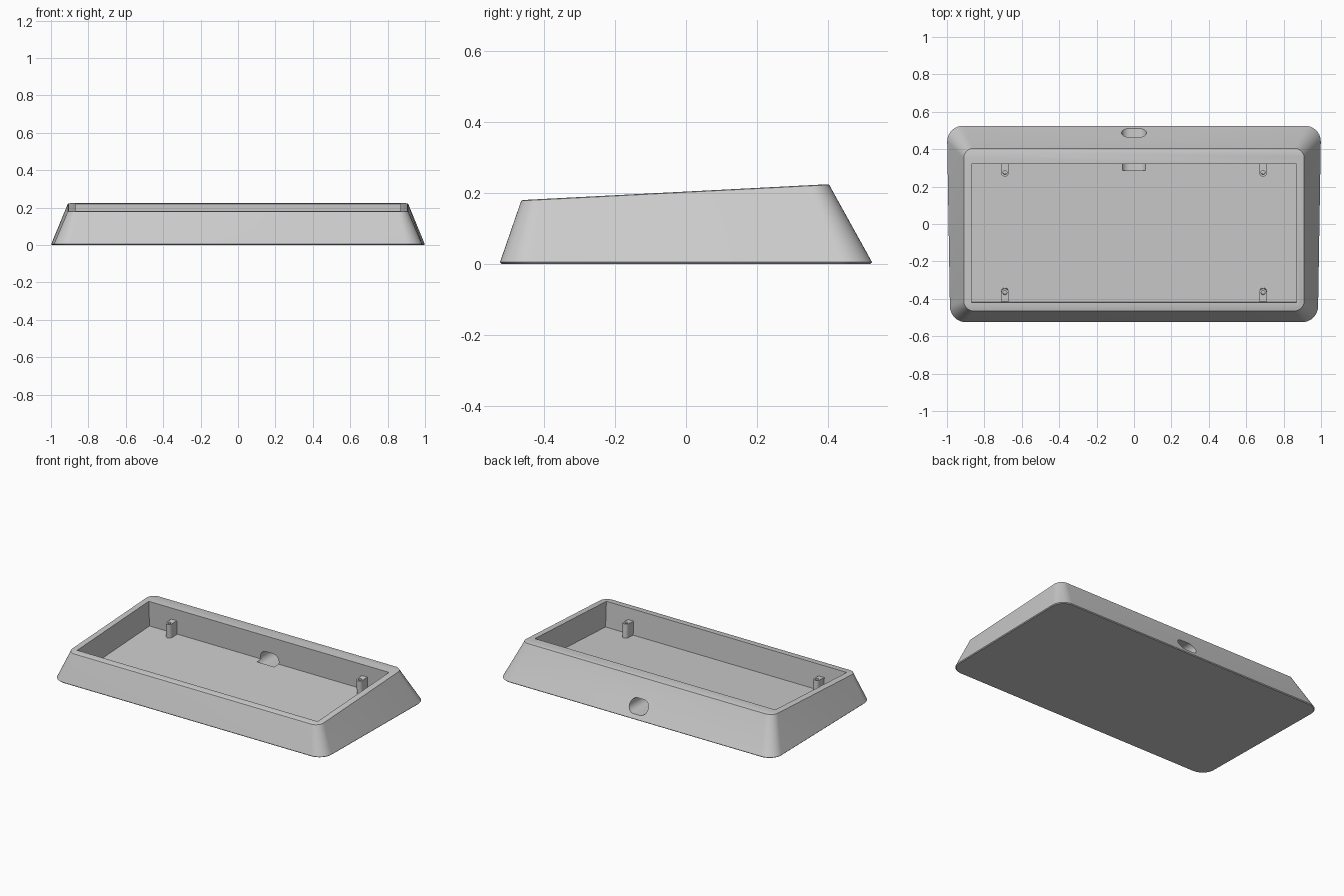
import bpy, bmesh, math
from mathutils import Matrix

cube = bpy.data.objects.get("Cube")
if cube:
    bpy.data.objects.remove(cube)

grey = bpy.data.materials.new("plain_grey")
grey.use_nodes = True
grey.diffuse_color = (0.6, 0.6, 0.6, 1)
grey.node_tree.nodes["Principled BSDF"].inputs["Base Color"].default_value = (0.6, 0.6, 0.6, 1)

SLOPE = 0.0517                      # rise of the top rim towards the back
MID_Y, DEPTH = -0.05, 0.165         # cavity centre and depth


def rim_height(y):
    return 0.18 + SLOPE * (y + 0.465)


# Tilted frame lying on the sloped rim, centred on the cavity
TILT = Matrix.Translation((0, MID_Y, rim_height(MID_Y))) @ Matrix.Rotation(math.atan(SLOPE), 4, "X")


def rounded_outline(half_x, y0, y1, r, segments=10):
    pts = []
    corners = [(half_x - r, y1 - r), (r - half_x, y1 - r), (r - half_x, y0 + r), (half_x - r, y0 + r)]
    for i, (cx, cy) in enumerate(corners):
        for s in range(segments + 1):
            a = math.pi / 2 * (i + s / segments)
            pts.append((cx + r * math.cos(a), cy + r * math.sin(a)))
    return pts


def loft(name, rings, matrix=Matrix()):
    """Join equal-length rings of points into a closed solid."""
    bm = bmesh.new()
    loops = [[bm.verts.new(p) for p in ring] for ring in rings]
    n = len(loops[0])
    for a, b in zip(loops, loops[1:]):
        for i in range(n):
            j = (i + 1) % n
            bm.faces.new((a[i], a[j], b[j], b[i]))
    bm.faces.new(loops[0][::-1])
    bm.faces.new(loops[-1])
    bm.transform(matrix)
    bmesh.ops.recalc_face_normals(bm, faces=bm.faces[:])
    mesh = bpy.data.meshes.new(name)
    bm.to_mesh(mesh)
    bm.free()
    obj = bpy.data.objects.new(name, mesh)
    bpy.context.collection.objects.link(obj)
    mesh.materials.append(grey)
    return obj


def prism(name, outline, z0, z1, matrix=Matrix()):
    return loft(name, [[(x, y, z) for x, y in outline] for z in (z0, z1)], matrix)


def select(obj):
    bpy.ops.object.select_all(action="DESELECT")
    obj.select_set(True)
    bpy.context.view_layer.objects.active = obj


def cut(obj, cutter):
    select(obj)
    mod = obj.modifiers.new("cut", "BOOLEAN")
    mod.operation, mod.solver, mod.object = "DIFFERENCE", "EXACT", cutter
    bpy.ops.object.modifier_apply(modifier=mod.name)
    bpy.data.objects.remove(cutter)


def finish(obj):
    select(obj)
    bpy.ops.object.shade_smooth_by_angle(angle=math.radians(30))


def circle(r, cx=0, cy=0, n=24):
    return [(cx + r * math.cos(math.tau * i / n), cy + r * math.sin(math.tau * i / n)) for i in range(n)]


# Case body: tapered walls, slightly wider at the taller back
def base_ring(inset, z):
    pts = rounded_outline(0.9915 - inset, inset - 0.525, 0.525 - inset, 0.085)
    return [(x * (1 + 0.0086 * y / 0.525), y, z) for x, y in pts]


def top_ring(inset, drop):
    pts = rounded_outline(0.912 - inset, inset - 0.467, 0.407 - inset, 0.055 - inset)
    return [(x, y, rim_height(y) - drop) for x, y in pts]


case = loft("case_body", [base_ring(0.004, 0), base_ring(0, 0.005),
                          top_ring(0, 0.007), top_ring(0.002, 0.002), top_ring(0.007, 0)])

# Open tray, square to the sloped rim
tray = [(-0.87, -0.37), (0.87, -0.37), (0.87, 0.37), (-0.87, 0.37)]
cut(case, prism("tray_cutter", tray, -DEPTH, 0.1, TILT))

# Cable port through the back wall
port = ([(x + 0.024, y) for x, y in circle(0.0425, n=32) if x >= -1e-6]
        + [(x - 0.024, y) for x, y in circle(0.0425, n=32) if x <= 1e-6])
port.sort(key=lambda p: math.atan2(p[1], p[0]))
to_back = Matrix.Translation((0, 0, 0.0725)) @ Matrix.Rotation(math.pi / 2, 4, "X")
cut(case, prism("port_cutter", port, -0.7, -0.285, to_back))
finish(case)

# Screw posts against the front and back tray walls
for side, sx in (("left", 1), ("right", -1)):
    for end, sy in (("front", -1), ("back", 1)):
        x, tip, r = 0.69 * sx, 0.30, 0.02
        arc = [(x + r * math.cos(a), sy * (tip + r - r * math.sin(a)))
               for a in (math.pi * i / 12 for i in range(13))]
        outline = [(x + r, sy * 0.372)] + arc + [(x - r, sy * 0.372)]
        post = prism(f"screw_post_{end}_{side}", outline, -DEPTH - 0.002, -0.075, TILT)
        hole = circle(0.011, x, sy * 0.322, 16)
        cut(post, prism("hole_cutter", hole, -0.14, 0, TILT))
        finish(post)
